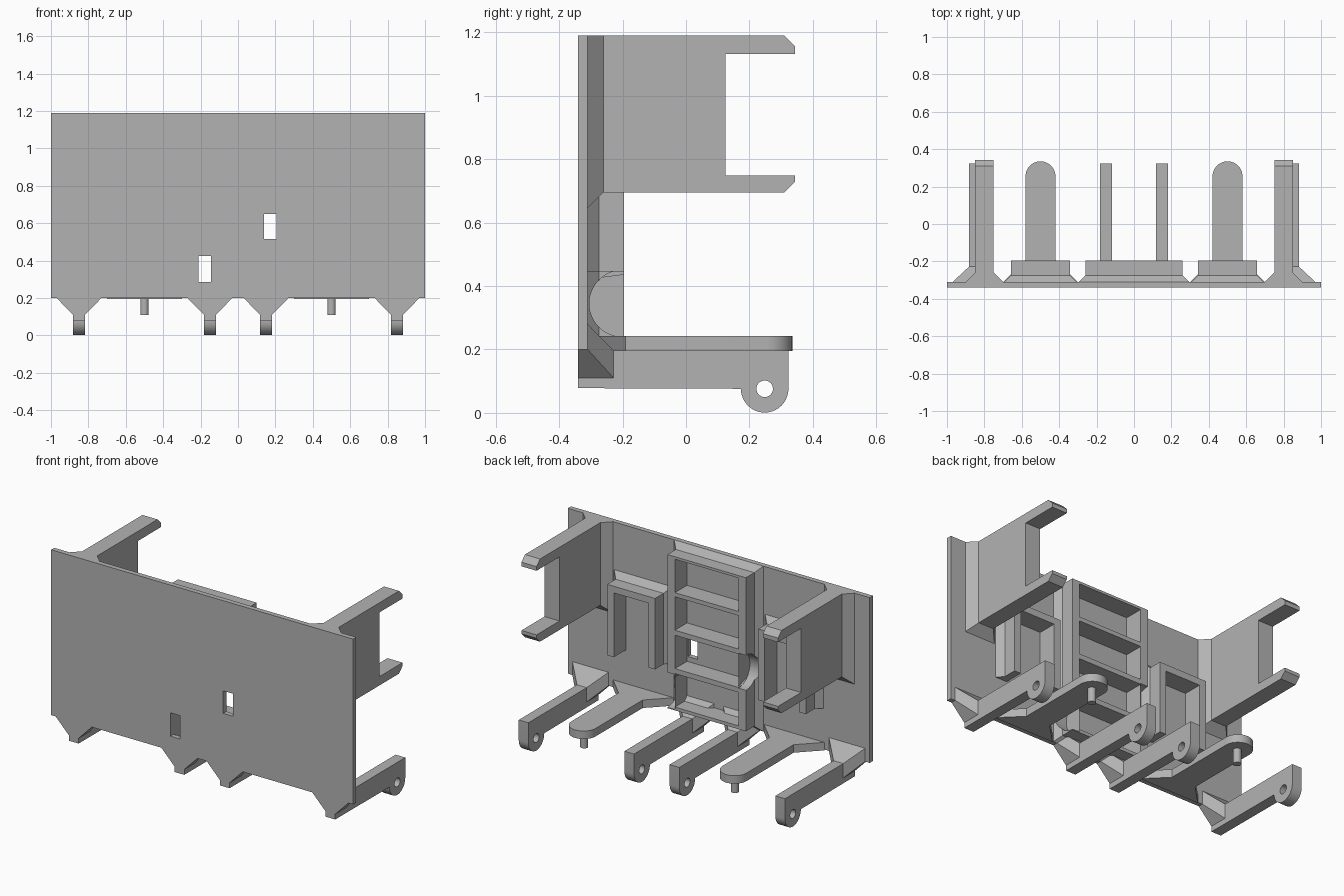
import bpy, bmesh, math
from mathutils import Matrix

cube = bpy.data.objects.get("Cube")
if cube:
    bpy.data.objects.remove(cube)

grey = bpy.data.materials.new("plain_grey")
grey.use_nodes = True
tone = (0.45, 0.45, 0.45, 1)
grey.diffuse_color = tone
grey.node_tree.nodes["Principled BSDF"].inputs["Base Color"].default_value = tone

FRONT, BACK, RIM, TOP = -0.34, -0.31, -0.195, 1.19


def finish(bm, name):
    bmesh.ops.dissolve_limit(bm, angle_limit=0.01, verts=bm.verts, edges=bm.edges)
    bmesh.ops.recalc_face_normals(bm, faces=bm.faces)
    mesh = bpy.data.meshes.new(name)
    bm.to_mesh(mesh)
    bm.free()
    mesh.materials.append(grey)
    ob = bpy.data.objects.new(name, mesh)
    bpy.context.collection.objects.link(ob)
    return ob


def hull(name, points):
    bm = bmesh.new()
    for p in points:
        bm.verts.new(p)
    bmesh.ops.convex_hull(bm, input=bm.verts)
    return finish(bm, name)


def box(name, x0, x1, y0, y1, z0, z1):
    return hull(name, [(x, y, z) for x in (x0, x1) for y in (y0, y1) for z in (z0, z1)])


def prism(name, outline, offset):
    """Extrude a closed outline of 3D points along an offset."""
    bm = bmesh.new()
    face = bm.faces.new([bm.verts.new(p) for p in outline])
    ext = bmesh.ops.extrude_face_region(bm, geom=[face])
    bmesh.ops.translate(bm, vec=offset, verts=[v for v in ext["geom"] if isinstance(v, bmesh.types.BMVert)])
    return finish(bm, name)


def rod(name, axis, radius, length, centre):
    bm = bmesh.new()
    bmesh.ops.create_cone(bm, cap_ends=True, segments=48, radius1=radius, radius2=radius, depth=length)
    if axis == "X":
        bm.transform(Matrix.Rotation(math.pi / 2, 4, "Y"))
    bm.transform(Matrix.Translation(centre))
    return finish(bm, name)


def cut(target, cutters):
    for c in cutters:
        c.hide_render = True
        c.hide_set(True)
        m = target.modifiers.new("cut", "BOOLEAN")
        m.operation, m.solver, m.object = "DIFFERENCE", "EXACT", c


def arc(cy, cz, r, start, end, n=20):
    for i in range(n + 1):
        a = math.radians(start + (end - start) * i / n)
        yield cy + r * math.cos(a), cz + r * math.sin(a)


def smooth(ob):
    bpy.ops.object.select_all(action="DESELECT")
    ob.select_set(True)
    bpy.context.view_layer.objects.active = ob
    bpy.ops.object.shade_smooth_by_angle(angle=math.radians(30))


def block(name, x0, x1, z0, z1, flare, low):
    """Raised block with a flared foot against the panel."""
    ring = [(x0 - flare, BACK, z0 - low), (x1 + flare, BACK, z0 - low),
            (x0 - flare, BACK, z1 + flare), (x1 + flare, BACK, z1 + flare)]
    body = [(x, y, z) for x in (x0, x1) for y in (BACK + flare, RIM) for z in (z0, z1)]
    foot = hull(name + "_foot", ring + [p for p in body if p[1] < RIM])
    front = hull(name + "_rim", body)
    return foot, front


# Front panel with two slots
panel = box("front_panel", -1, 1, FRONT, BACK, 0.2, TOP)
cut(panel, [box("slot_cutter_low", -0.21, -0.145, -0.5, 0, 0.285, 0.425),
            box("slot_cutter_high", 0.14, 0.205, -0.5, 0, 0.515, 0.65)])

# Central rack with four bays and a finger scoop in each side wall
bays = [box("bay_cutter", -0.21, 0.21, BACK - 0.02, 0, z - 0.1, z + 0.1)
        for z in (0.355, 0.585, 0.815, 1.04)]
scoops = [rod("scoop_cutter", "X", 0.105, 0.14, (s * 0.28, -0.2, z)) for s, z in ((1, 0.345), (-1, 0.585))]
for part in block("centre_rack", -0.26, 0.26, 0.235, 1.155, 0.035, 0.035):
    cut(part, bays + scoops)

for side in (-1, 1):
    tag = "left" if side > 0 else "right"
    # Side holders, open at the bottom
    mid = side * 0.5
    opening = box("holder_cutter", mid - 0.115, mid + 0.115, BACK - 0.02, 0, 0.3, 0.83)
    for part in block(tag + "_holder", mid - 0.158, mid + 0.158, 0.445, 0.87, 0.035, 0):
        cut(part, [opening])

    # Upper forked arm with flared root
    c = side * 0.8
    fork = [(FRONT, 0.695), (0.31, 0.695), (0.343, 0.728), (0.343, 0.748), (0.125, 0.748),
            (0.125, 1.132), (0.343, 1.132), (0.343, 1.157), (0.31, TOP), (FRONT, TOP)]
    prism(tag + "_fork_arm", [(c - 0.05, y, z) for y, z in fork], (0.1, 0, 0))
    hull(tag + "_fork_root", [(c + s * w, y, z) for s in (-1, 1)
         for w, y, low in ((0.1, BACK, 0.645), (0.05, -0.26, 0.695)) for z in (low, TOP)])

    # Tongue with rounded tip, flared root and pin
    tip = list(arc(mid, 0.255, 0.08, 0, 180))
    outline = [(mid - 0.2, BACK), (mid + 0.2, BACK), (mid + 0.08, -0.19)] + tip + [(mid - 0.08, -0.19)]
    smooth(prism(tag + "_tongue", [(x, y, 0.195) for x, y in outline], (0, 0, 0.048)))
    smooth(rod(tag + "_tongue_pin", "Z", 0.022, 0.1, (mid, 0.25, 0.16)))

    # Hinge arms with a round eye and a wedge root
    for place, x in (("outer", 0.85), ("inner", 0.15)):
        c = side * x
        name = f"{tag}_{place}_hinge"
        eye = list(arc(0.248, 0.076, 0.075, 180, 360))
        side_outline = [(FRONT, 0.196), (FRONT, 0.078)] + eye + [(0.323, 0.196)]
        arm = prism(name + "_arm", [(c - 0.032, y, z) for y, z in side_outline], (0.064, 0, 0))
        cut(arm, [rod("eye_cutter", "X", 0.026, 0.2, (c, 0.248, 0.076))])
        smooth(arm)
        hull(name + "_root", [(c + s * w, y, z) for s in (-1, 1) for w, y, z in (
            (0.12, BACK, 0.28), (0.12, BACK, 0.2), (0.12, FRONT, 0.2),
            (0.032, -0.228, 0.196), (0.032, -0.228, 0.11), (0.032, FRONT, 0.11))])
